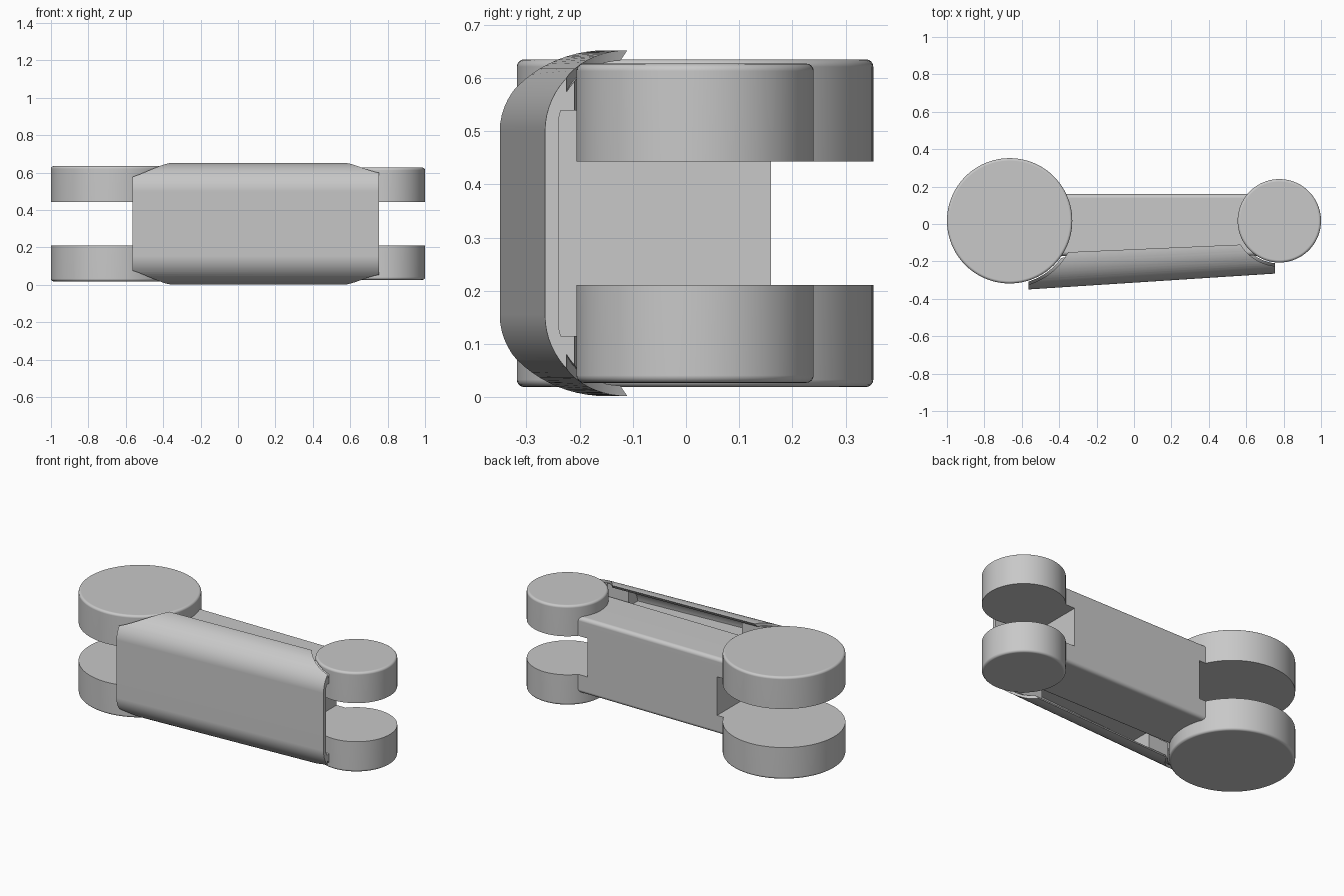
import bpy, bmesh, math
from mathutils import Matrix

cube = bpy.data.objects.get("Cube")
if cube:
    bpy.data.objects.remove(cube, do_unlink=True)

grey = bpy.data.materials.new("plain grey")
grey.use_nodes = True
grey.diffuse_color = (0.58, 0.58, 0.58, 1)
grey.node_tree.nodes["Principled BSDF"].inputs["Base Color"].default_value = (0.58, 0.58, 0.58, 1)

MID = 0.327                       # height of the horizontal symmetry plane
BIG = (-0.665, 0.017, 0.335)      # x, y, radius of each hub
SMALL = (0.777, 0.017, 0.223)


def finish(name, bm):
    bmesh.ops.recalc_face_normals(bm, faces=bm.faces)
    mesh = bpy.data.meshes.new(name)
    bm.to_mesh(mesh)
    bm.free()
    mesh.materials.append(grey)
    ob = bpy.data.objects.new(name, mesh)
    bpy.context.collection.objects.link(ob)
    return ob


def prism(name, outline, z0, z1):
    """Extrude an xy outline between two heights."""
    bm = bmesh.new()
    face = bm.faces.new([bm.verts.new((x, y, z0)) for x, y in outline])
    top = bmesh.ops.extrude_face_region(bm, geom=[face])["geom"]
    verts = [v for v in top if isinstance(v, bmesh.types.BMVert)]
    bmesh.ops.translate(bm, verts=verts, vec=(0, 0, z1 - z0))
    return finish(name, bm)


def box(name, x0, x1, y0, y1, z0, z1):
    return prism(name, [(x0, y0), (x1, y0), (x1, y1), (x0, y1)], z0, z1)


def cylinder(name, x, y, r, z0, z1):
    bm = bmesh.new()
    bmesh.ops.create_cone(bm, cap_ends=True, segments=96, radius1=r, radius2=r, depth=z1 - z0,
                          matrix=Matrix.Translation((x, y, (z0 + z1) / 2)))
    return finish(name, bm)


def apply(ob, mod):
    bpy.context.view_layer.objects.active = ob
    bpy.ops.object.modifier_apply(modifier=mod.name)


def cut(ob, cutter):
    mod = ob.modifiers.new("cut", "BOOLEAN")
    mod.operation = "DIFFERENCE"
    mod.solver = "EXACT"
    mod.object = cutter
    apply(ob, mod)
    bpy.data.objects.remove(cutter, do_unlink=True)


def clear_hubs(ob, gap):
    """Scoop out room around both hubs."""
    for x, y, r in (BIG, SMALL):
        cut(ob, cylinder("clearance", x, y, r + gap, -0.2, 0.9))


def bevel(ob, edges, width):
    """Round the edges chosen by a rule."""
    bm = bmesh.new()
    bm.from_mesh(ob.data)
    bmesh.ops.bevel(bm, geom=[e for e in bm.edges if edges(e)], offset=width,
                    segments=4, profile=0.5, affect="EDGES")
    bm.to_mesh(ob.data)
    bm.free()


def smooth(ob):
    bpy.ops.object.select_all(action="DESELECT")
    ob.select_set(True)
    bpy.context.view_layer.objects.active = ob
    bpy.ops.object.shade_smooth_by_angle(angle=math.radians(35))
    mod = ob.modifiers.new("flat centres", "WEIGHTED_NORMAL")
    mod.keep_sharp = True


def front_y(x):
    """Slanted front plane of the cover."""
    return -0.35 + 0.0644 * (x + 0.565)


def lip_depth(x):
    """How far the cover lip reaches back from its front plane."""
    return 0.19 - 0.0205 * (x + 0.565)


# Hub discs: two large and two small, rounded only on their outer rims
for label, (x, y, r), outer in (("large", BIG, 0.308), ("small", SMALL, 0.3)):
    for side, s in (("upper", 1), ("lower", -1)):
        za, zb = sorted((MID + s * 0.116, MID + s * outer))
        disc = cylinder(f"{side}_{label}_disc", x, y, r, za, zb)
        rim = MID + s * outer
        bevel(disc, lambda e: all(abs(v.co.z - rim) < 1e-4 for v in e.verts), 0.014)
        smooth(disc)

# Link body with a fork slot at each end
body = box("link_body", -0.42, 0.665, -0.17, 0.16, MID - 0.228, MID + 0.228)
bevel(body, lambda e: abs(e.verts[0].co.x - e.verts[1].co.x) > 0.5, 0.022)
cut(body, box("slot", -1, -0.32, -1, 1, MID - 0.116, MID + 0.116))
cut(body, box("slot", 0.545, 1, -1, 1, MID - 0.116, MID + 0.116))
smooth(body)

# Slanted core that joins the body to the cover
prism("cover_mount", [(-0.32, front_y(-0.32) + 0.022), (0.545, front_y(0.545) + 0.022),
                      (0.545, -0.16), (-0.32, -0.16)], MID - 0.195, MID + 0.195)


# Cover sections: half ellipses above and below a straight front
def arc(start, reach, rise, sweep=math.pi / 2):
    upper = [(start + reach * (1 - math.cos(t)), 0.173 + rise * math.sin(t))
             for t in (sweep * i / 16 for i in range(17))]
    return [(d, -h) for d, h in reversed(upper)] + upper


def shell_section(x):
    depth = lip_depth(x)
    return arc(0, depth, 0.152) + arc(0.024, depth - 0.038, 0.132)[::-1]


def block_section(x):
    reach = lip_depth(x) - 0.038
    sweep = math.acos(1 - (-0.165 - front_y(x) - 0.02) / reach)
    return arc(0.02, reach, 0.134, min(sweep, 1.5))


def loft(name, section, x0, x1):
    """Bridge one section at two stations and cap both ends."""
    bm = bmesh.new()
    ends = [[bm.verts.new((x, front_y(x) + d, MID + h)) for d, h in section(x)]
            for x in (x0, x1)]
    n = len(ends[0])
    for i in range(n):
        j = (i + 1) % n
        bm.faces.new((ends[0][i], ends[0][j], ends[1][j], ends[1][i]))
    for ring in ends:
        for i in range(n // 2 - 1):
            bm.faces.new((ring[i], ring[i + 1], ring[n - 2 - i], ring[n - 1 - i]))
    return finish(name, bm)


# Curved front cover
cover = loft("front_cover", shell_section, -0.565, 0.755)
clear_hubs(cover, 0.02)
smooth(cover)

# Solid blocks that close the cover at each end, notched between the hubs
for name, x0, x1, n0, n1 in (("large_end_block", -0.564, -0.25, -1, -0.32),
                             ("small_end_block", 0.5, 0.754, 0.545, 1)):
    block = loft(name, block_section, x0, x1)
    clear_hubs(block, 0.005)
    outer_x = x0 if n0 < 0 else x1
    cut(block, box("notch", n0, n1, front_y(outer_x) + 0.026, 0.5, MID - 0.212, MID + 0.212))
    smooth(block)
